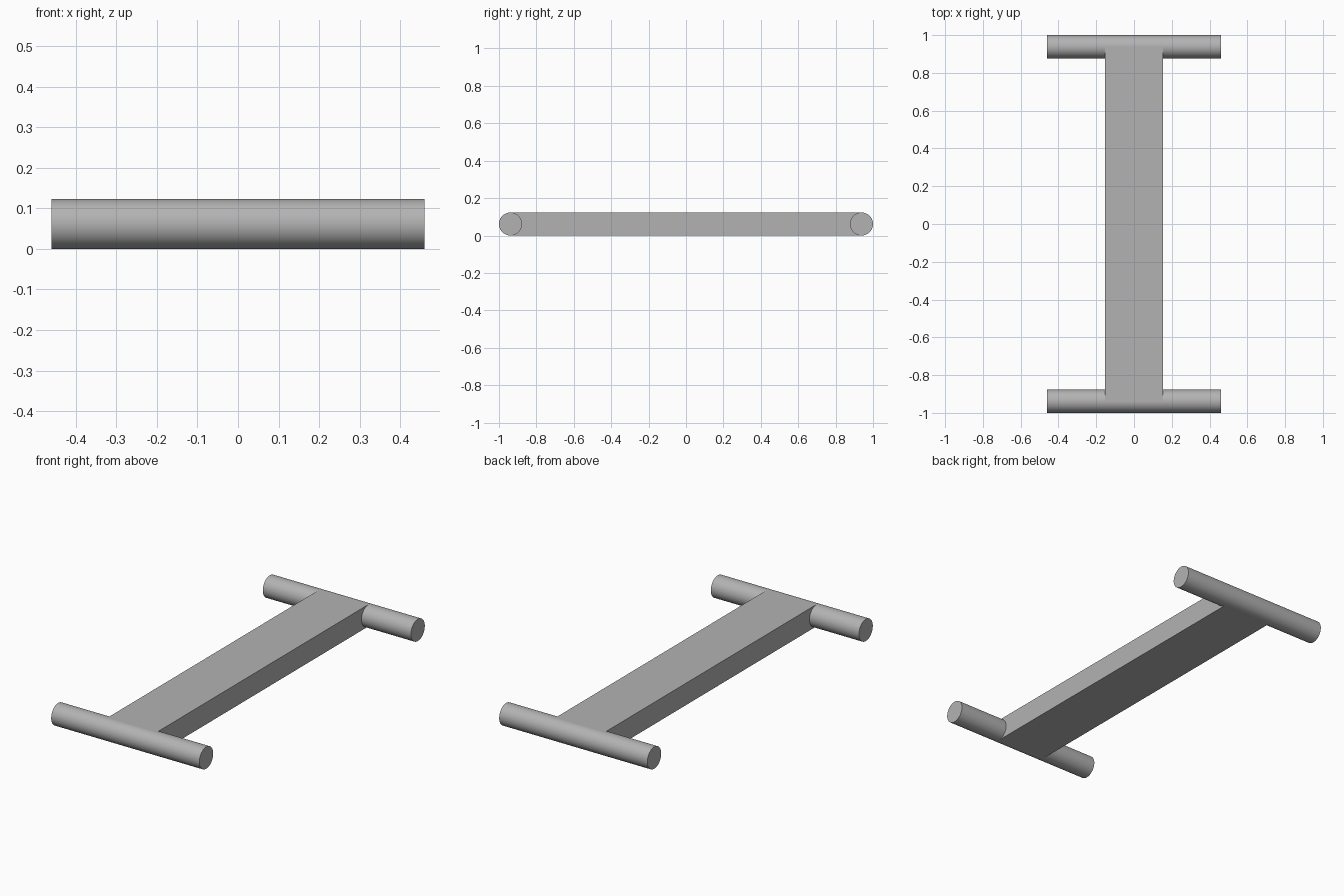
import bpy
import math

RADIUS = 0.0615
HALF_LENGTH = 0.46
AXLE_Y = 1 - RADIUS

if "Cube" in bpy.data.objects:
    bpy.data.objects.remove(bpy.data.objects["Cube"], do_unlink=True)

# Single plain grey for the whole model
grey = bpy.data.materials.new("plain_grey")
grey.use_nodes = True
colour = (0.45, 0.45, 0.45, 1)
grey.diffuse_color = colour
grey.node_tree.nodes["Principled BSDF"].inputs["Base Color"].default_value = colour


def finish(name):
    obj = bpy.context.object
    obj.name = name
    obj.data.materials.append(grey)
    return obj


# Flat connecting bar, as thick as the rods and ending on their axes
bpy.ops.mesh.primitive_cube_add(size=1, location=(0, 0, RADIUS))
bar = finish("connecting_bar")
bar.scale = (0.306, 2 * AXLE_Y, 2 * RADIUS)
bpy.ops.object.transform_apply(location=False, rotation=False, scale=True)

# Round cross rods at both ends
for name, side in (("front_rod", -1), ("back_rod", 1)):
    bpy.ops.mesh.primitive_cylinder_add(
        vertices=64, radius=RADIUS, depth=2 * HALF_LENGTH,
        location=(0, side * AXLE_Y, RADIUS), rotation=(0, math.pi / 2, 0))
    finish(name)
    bpy.ops.object.shade_smooth_by_angle(angle=math.radians(30))
